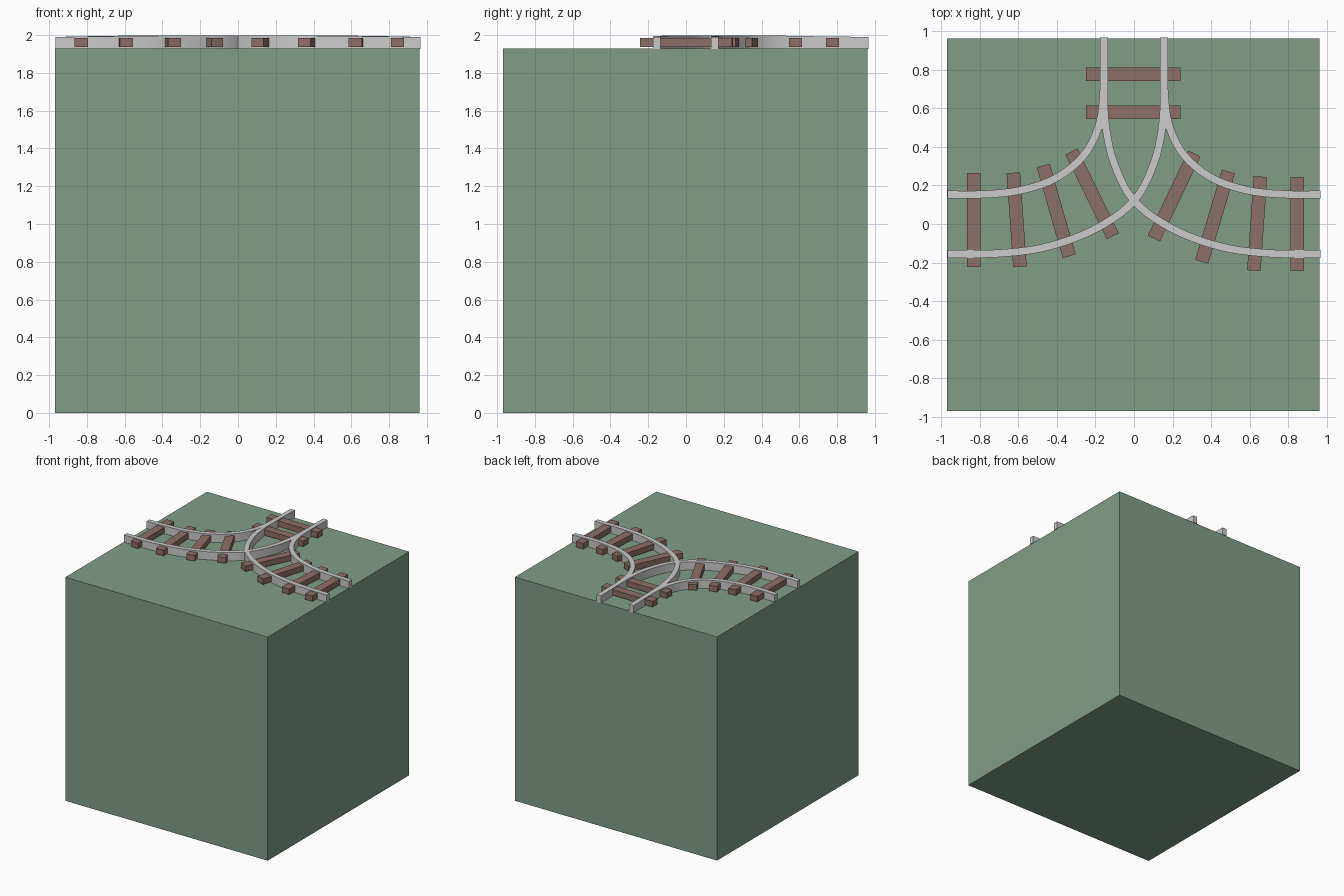
import bpy, bmesh, math
from mathutils import Vector, Matrix

if "Cube" in bpy.data.objects:
    bpy.data.objects.remove(bpy.data.objects["Cube"])


def material(name, color):
    m = bpy.data.materials.new(name)
    m.diffuse_color = (*color, 1)
    m.use_nodes = True
    m.node_tree.nodes["Principled BSDF"].inputs["Base Color"].default_value = m.diffuse_color
    return m


GREEN = material("grass_green", (0.22, 0.34, 0.25))
BROWN = material("timber_brown", (0.27, 0.16, 0.14))


def finish(name, bm, mat=None):
    bmesh.ops.recalc_face_normals(bm, faces=bm.faces)
    me = bpy.data.meshes.new(name)
    bm.to_mesh(me)
    bm.free()
    ob = bpy.data.objects.new(name, me)
    bpy.context.collection.objects.link(ob)
    if mat:
        me.materials.append(mat)
    return ob


def box(name, center, size, angle=0, mat=None):
    bm = bmesh.new()
    bmesh.ops.create_cube(bm, size=1, matrix=Matrix.Diagonal((*size, 1)))
    ob = finish(name, bm, mat)
    ob.location = center
    ob.rotation_euler.z = math.radians(angle)
    return ob


def spline(points, steps=5):
    """Catmull-Rom path through the points."""
    p = [Vector(q) for q in points]
    p = [2 * p[0] - p[1]] + p + [2 * p[-1] - p[-2]]
    out = []
    for a, b, c, d in zip(p, p[1:], p[2:], p[3:]):
        for i in range(steps):
            t = i / steps
            out.append(0.5 * (2 * b + (c - a) * t + (2 * a - 5 * b + 4 * c - d) * t * t
                              + (3 * b - a - 3 * c + d) * t ** 3))
    return out + [p[-2]]


def rail(name, points, side):
    """Rectangular bar swept along a path, its top arched very slightly."""
    path = spline([(x * side, y) for x, y in points])
    bm = bmesh.new()
    rings = []
    for i, q in enumerate(path):
        t = (path[min(i + 1, len(path) - 1)] - path[max(i - 1, 0)]).normalized()
        n = Vector((-t.y, t.x)) * 0.02
        top = 1.99 + 0.009 * math.sin(math.pi * i / (len(path) - 1))
        rings.append([bm.verts.new((*(q + n * s), z))
                      for s, z in ((-1, 1.926), (1, 1.926), (1, top), (-1, top))])
    for a, b in zip(rings, rings[1:]):
        for k in range(4):
            bm.faces.new((a[k], a[(k + 1) % 4], b[(k + 1) % 4], b[k]))
    bm.faces.new(rings[0])
    bm.faces.new(rings[-1][::-1])
    ob = finish(name, bm)
    bpy.context.view_layer.objects.active = ob
    ob.select_set(True)
    bpy.ops.object.shade_smooth_by_angle()
    ob.select_set(False)


# Ground block
box("ground_block", (-0.004, -0.004, 0.964), (1.93, 1.928, 1.928), mat=GREEN)

# Rails: tight inner bend and wide outer bend, mirrored to both sides
inner = [(-0.967, 0.153), (-0.8, 0.153), (-0.6, 0.172), (-0.41, 0.235),
         (-0.265, 0.35), (-0.185, 0.5), (-0.158, 0.68), (-0.157, 0.967)]
outer = [(-0.967, -0.155), (-0.7, -0.152), (-0.45, -0.118), (-0.2, -0.025),
         (0, 0.12), (0.105, 0.32), (0.148, 0.52), (0.155, 0.7), (0.155, 0.967)]
for label, side in (("left", 1), ("right", -1)):
    rail(label + "_inner_rail", inner, side)
    rail(label + "_outer_rail", outer, side)

# Sleepers: centre x, centre y, turn in degrees
sleepers = [(-0.83, 0.02, 0), (-0.608, 0.022, 4), (-0.403, 0.068, 16), (-0.217, 0.156, 26),
            (0.208, 0.145, -25.5), (0.42, 0.038, -16.5), (0.638, 0.002, -4), (0.845, 0, 0),
            (-0.004, 0.775, 90), (-0.004, 0.58, 90)]
for i, (x, y, a) in enumerate(sleepers):
    box(f"sleeper_{i + 1}", (x, y, 1.96), (0.07, 0.488, 0.048), a, BROWN)
